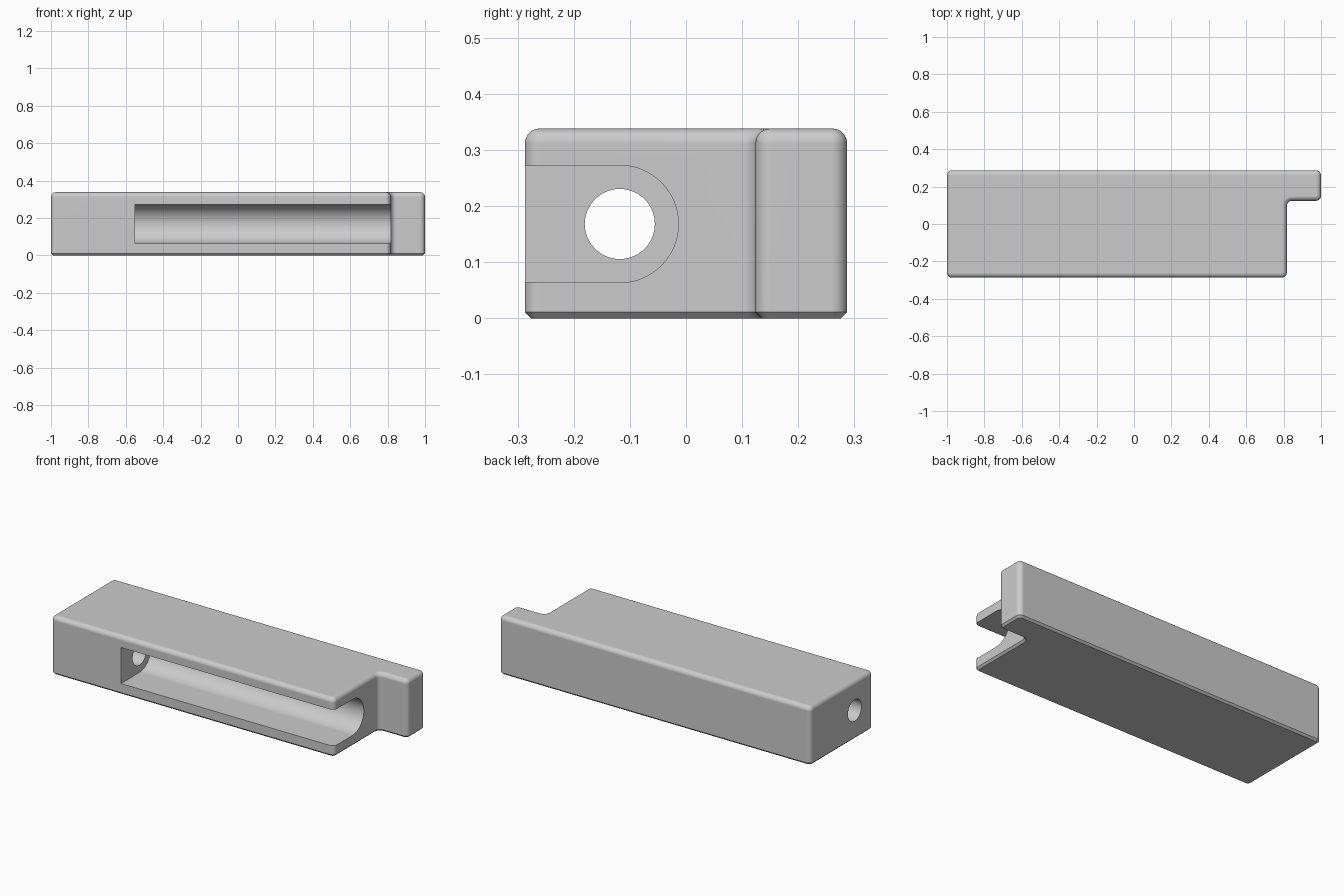
import bpy, bmesh, math
from mathutils import Vector

cube = bpy.data.objects.get("Cube")
if cube:
    bpy.data.objects.remove(cube, do_unlink=True)

HEIGHT, DEPTH = 0.338, 0.287          # full height, half depth
STEP_X, TAB_Y = 0.817, 0.124          # notch that leaves the end tab
ROUND, CORNER, CHAMFER = 0.026, 0.0275, 0.011
BORE_Y, BORE_Z = -0.118, 0.168
SLOT_X, SLOT_R, HOLE_R = -0.55, 0.1045, 0.0625

grey = bpy.data.materials.new("light_grey")
grey.use_nodes = True
grey.diffuse_color = (0.6, 0.6, 0.6, 1)
grey.node_tree.nodes["Principled BSDF"].inputs["Base Color"].default_value = (0.6, 0.6, 0.6, 1)


def loft(name, rings):
    """Join rings of equal point count and cap both ends."""
    bm = bmesh.new()
    loops = [[bm.verts.new(p) for p in ring] for ring in rings]
    n = len(loops[0])
    for a, b in zip(loops, loops[1:]):
        for i in range(n):
            j = (i + 1) % n
            bm.faces.new((a[i], a[j], b[j], b[i]))
    bm.faces.new(loops[0][::-1])
    bm.faces.new(loops[-1])
    bmesh.ops.recalc_face_normals(bm, faces=bm.faces)
    mesh = bpy.data.meshes.new(name)
    bm.to_mesh(mesh)
    bm.free()
    mesh.materials.append(grey)
    obj = bpy.data.objects.new(name, mesh)
    bpy.context.collection.objects.link(obj)
    return obj


def outline(inset, z, steps=8):
    """Stepped plan outline with rounded corners, shrunk by inset."""
    corners = [Vector(c) for c in ((-1, -DEPTH), (STEP_X, -DEPTH), (STEP_X, TAB_Y),
                                   (1, TAB_Y), (1, DEPTH), (-1, DEPTH))]
    points = []
    for i, c in enumerate(corners):
        d_in = (c - corners[i - 1]).normalized()
        d_out = (corners[(i + 1) % len(corners)] - c).normalized()
        convex = d_in.cross(d_out) > 0
        centre = c + (d_out - d_in) * CORNER
        radius = CORNER - inset if convex else CORNER + inset
        for k in range(steps + 1):
            t = k / steps * math.pi / 2
            points.append(centre + radius * (d_in * math.sin(t) - d_out * math.cos(t)))
    return [(p.x, p.y, z) for p in points]


# Body: chamfered base, straight walls, rounded top edge
rings = [outline(CHAMFER, 0), outline(0, CHAMFER)]
for k in range(9):
    t = k / 8 * math.pi / 2
    rings.append(outline(ROUND * (1 - math.cos(t)), HEIGHT - ROUND + ROUND * math.sin(t)))
body = loft("body", rings)


def extrude_x(name, section, x0, x1):
    return loft(name, [[(x, y, z) for y, z in section] for x in (x0, x1)])


def arc(radius, start, end, steps):
    return [(BORE_Y + radius * math.cos(start + (end - start) * k / steps),
             BORE_Z + radius * math.sin(start + (end - start) * k / steps))
            for k in range(steps + 1)]


# Open slot along the front, and the hole through the closed end
slot = [(-0.5, BORE_Z - SLOT_R)] + arc(SLOT_R, -math.pi / 2, math.pi / 2, 32) + [(-0.5, BORE_Z + SLOT_R)]
hole = arc(HOLE_R, 0, 2 * math.pi, 48)[:-1]
cutters = [extrude_x("slot_cutter", slot, SLOT_X, 1.2),
           extrude_x("hole_cutter", hole, -1.2, SLOT_X + 0.1)]

bpy.ops.object.select_all(action='DESELECT')
body.select_set(True)
bpy.context.view_layer.objects.active = body
for cutter in cutters:
    cutter.hide_render = True
    mod = body.modifiers.new("cut", 'BOOLEAN')
    mod.operation, mod.solver, mod.object = 'DIFFERENCE', 'EXACT', cutter
    bpy.ops.object.modifier_apply(modifier=mod.name)
    bpy.data.objects.remove(cutter, do_unlink=True)

# Smooth fillets with crisp edges and flat main faces
bpy.ops.object.shade_smooth_by_angle(angle=math.radians(30))
normals = body.modifiers.new("flat_faces", 'WEIGHTED_NORMAL')
normals.keep_sharp = True
